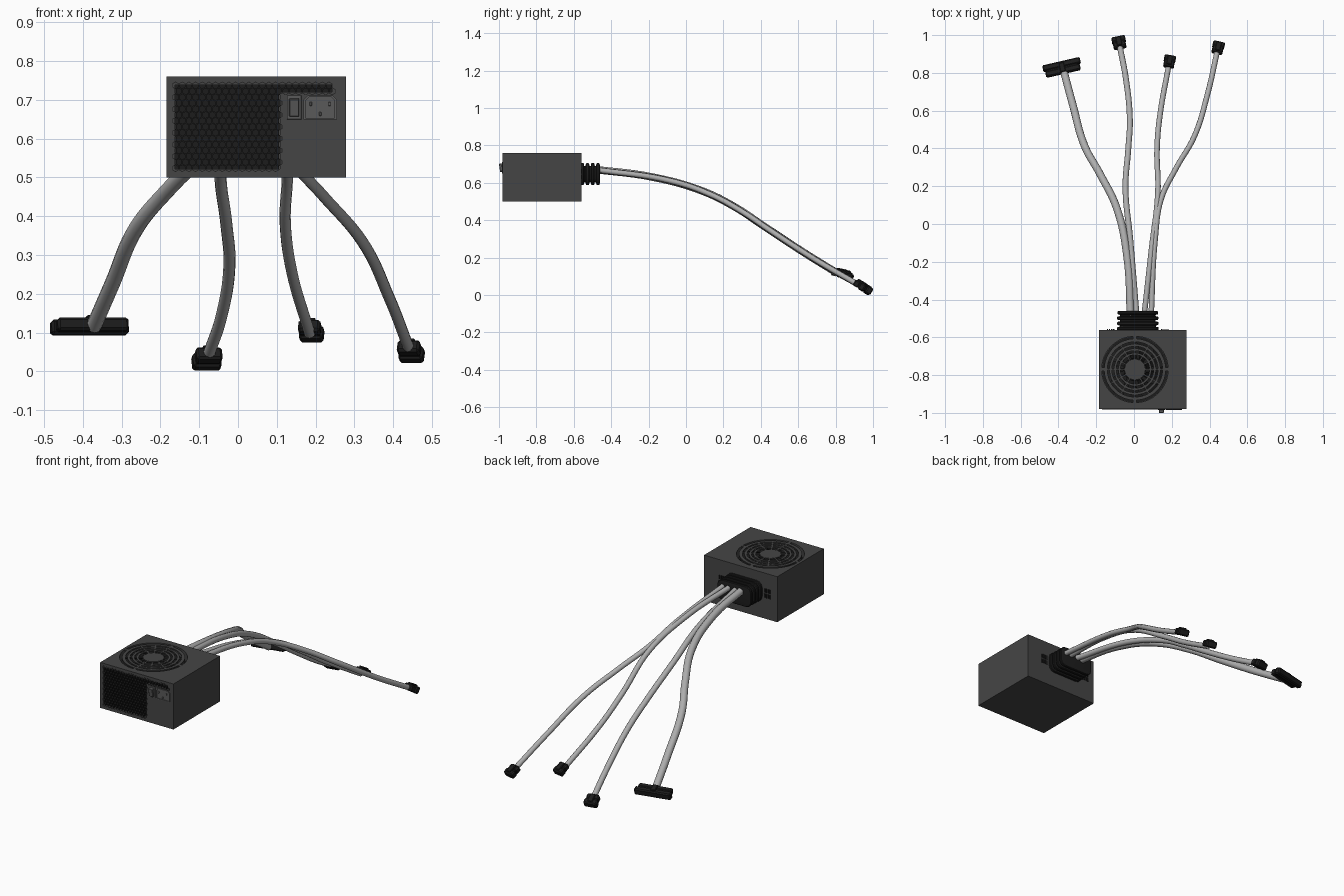
import bpy, bmesh
from math import pi, sin, cos, radians, sqrt
from mathutils import Matrix, Vector

if "Cube" in bpy.data.objects:
    bpy.data.objects.remove(bpy.data.objects["Cube"])


def material(name, v):
    m = bpy.data.materials.new(name)
    m.diffuse_color = (v, v, v, 1)
    m.use_nodes = True
    m.node_tree.nodes["Principled BSDF"].inputs["Base Color"].default_value = m.diffuse_color
    return m


CASE, BLACK = material("case_grey", 0.06), material("black", 0.012)
PLATE, CABLE = material("plate_grey", 0.1), material("cable_grey", 0.42)


def finish(name, bm, mat, smooth=False):
    bmesh.ops.recalc_face_normals(bm, faces=bm.faces[:])
    me = bpy.data.meshes.new(name)
    bm.to_mesh(me)
    bm.free()
    ob = bpy.data.objects.new(name, me)
    bpy.context.collection.objects.link(ob)
    me.materials.append(mat)
    if smooth:
        activate(ob)
        bpy.ops.object.shade_smooth_by_angle(angle=radians(35))
    return ob


def activate(ob):
    bpy.ops.object.select_all(action='DESELECT')
    ob.select_set(True)
    bpy.context.view_layer.objects.active = ob


def add_box(bm, lo, hi, bevel=0, mtx=Matrix()):
    lo, hi = Vector(lo), Vector(hi)
    part = bmesh.new()
    bmesh.ops.create_cube(part, size=1, matrix=Matrix.Translation((lo + hi) / 2) @ Matrix.Diagonal((*(hi - lo), 1)))
    if bevel:
        bmesh.ops.bevel(part, geom=part.edges[:], offset=bevel, segments=1, affect='EDGES')
    part.transform(mtx)
    tmp = bpy.data.meshes.new("tmp")
    part.to_mesh(tmp)
    part.free()
    bm.from_mesh(tmp)
    bpy.data.meshes.remove(tmp)


def boxes(name, items, mat, bevel=0, mtx=Matrix()):
    bm = bmesh.new()
    for lo, hi in items:
        add_box(bm, lo, hi, bevel, mtx)
    return finish(name, bm, mat)


def loft(bm, loops, cap=True):
    rows = [[bm.verts.new(p) for p in loop] for loop in loops]
    n = len(rows[0])
    for a, b in zip(rows, rows[1:]):
        for i in range(n):
            bm.faces.new((a[i], a[(i + 1) % n], b[(i + 1) % n], b[i]))
    if cap:
        bm.faces.new(rows[0])
        bm.faces.new(rows[-1])


def circle(r, z, n=64):
    return [(FX + r * cos(2 * pi * i / n), FY + r * sin(2 * pi * i / n), z) for i in range(n)]


def cut(ob, cutter):
    cutter.hide_render = True
    mod = ob.modifiers.new("cut", 'BOOLEAN')
    mod.object, mod.operation, mod.solver = cutter, 'DIFFERENCE', 'EXACT'
    activate(ob)
    bpy.ops.object.modifier_apply(modifier=mod.name)
    bpy.data.objects.remove(cutter)


# Case with fan opening and vent pocket
FX, FY, TOP, FRONT = 0.005, -0.77, 0.76, -0.98
case = boxes("case", [((-0.185, FRONT, 0.50), (0.278, -0.56, TOP))], CASE)
bm = bmesh.new()
loft(bm, [circle(0.176, TOP - 0.05), circle(0.176, TOP + 0.05)])
cut(case, finish("fan_cutter", bm, CASE))
for lo, hi in [((-0.163, -1.1, 0.522), (0.108, -0.965, 0.738)), ((0.10, -1.1, 0.72), (0.243, -0.965, 0.738))]:
    cut(case, boxes("vent_cutter", [(lo, hi)], CASE))

# Honeycomb vent
bm = bmesh.new()
pitch = 0.0172
R = pitch / sqrt(3)
for row in range(15):
    z = 0.7375 - row * 0.01525
    for col in range(24):
        x = -0.161 + col * pitch + (row % 2) * pitch / 2
        if x > (0.247 if row < 2 else 0.109):
            continue
        loops = [[(x + r * sin(k * pi / 3), y, z + r * cos(k * pi / 3) * 1.02) for k in range(6)]
                 for r, y in ((R, FRONT + 0.008), (R, FRONT - 0.001), (R * 0.8, FRONT - 0.001), (R * 0.8, FRONT + 0.012))]
        loft(bm, loops, cap=False)
        bm.faces.new([bm.verts.new(p) for p in loops[-1]])
bmesh.ops.remove_doubles(bm, verts=bm.verts[:], dist=0.0002)
finish("honeycomb_vent", bm, BLACK)

# Fan grille: concentric rings, hub and spokes
bm = bmesh.new()
for r0, r1 in [(0.146, 0.163), (0.122, 0.135), (0.099, 0.111), (0.077, 0.088)]:
    loft(bm, [circle(r, z) for r, z in ((r0, TOP - 0.006), (r1, TOP - 0.006), (r1, TOP), (r0, TOP), (r0, TOP - 0.006))], cap=False)
loft(bm, [circle(0.055, TOP - 0.006), circle(0.055, TOP)])
for count, r0, r1, w in [(4, 0.15, 0.178, 0.009), (12, 0.05, 0.15, 0.004)]:
    for i in range(count):
        m = Matrix.Translation((FX, FY, 0)) @ Matrix.Rotation(2 * pi * i / count, 4, 'Z')
        add_box(bm, (r0, -w, TOP - 0.006), (r1, w, TOP - 0.0005), 0, m)
bmesh.ops.remove_doubles(bm, verts=bm.verts[:], dist=0.00001)
finish("fan_grille", bm, CASE)

# Fan rotor under the grille
bm = bmesh.new()
loft(bm, [circle(0.06, TOP - 0.048), circle(0.06, TOP - 0.012)])
for i in range(9):
    loops = []
    for s in range(6):
        r, a = 0.055 + 0.022 * s, 2 * pi * i / 9 + 0.09 * s
        p = [(a, -0.042), (a + 0.45, -0.016), (a + 0.45, -0.019), (a, -0.045)]
        loops.append([(FX + r * cos(t), FY + r * sin(t), TOP + z) for t, z in p])
    loft(bm, loops)
finish("fan_rotor", bm, BLACK)
bm = bmesh.new()
loft(bm, [circle(0.175, TOP - 0.05), circle(0.175, TOP - 0.049)])
finish("fan_floor", bm, BLACK)

# Power switch and inlet socket
boxes("switch_frame", [((0.126, FRONT - 0.004, 0.65), (0.164, -0.97, 0.712))], PLATE, 0.001)
boxes("rocker_switch", [((-0.013, -0.011, -0.023), (0.013, 0.006, 0.023))], PLATE, 0.002,
      Matrix.Translation((0.145, FRONT - 0.006, 0.681)) @ Matrix.Rotation(radians(8), 4, 'X'))


def socket_outline(s, y):
    pts = [(-0.043, -0.031), (0.043, -0.031), (0.043, 0.02), (0.032, 0.031), (-0.032, 0.031), (-0.043, 0.02)]
    return [(0.212 + a * s, y, 0.681 + b * s) for a, b in pts]


bm = bmesh.new()
loft(bm, [socket_outline(s, y) for s, y in ((1, -0.97), (1, FRONT - 0.005), (0.87, FRONT - 0.005), (0.87, FRONT - 0.001))])
finish("inlet_socket", bm, PLATE)
boxes("socket_pins", [((x - 0.003, FRONT - 0.006, z - 0.005), (x + 0.003, FRONT, z + 0.005))
                      for x, z in ((0.188, 0.69), (0.236, 0.69), (0.212, 0.664))], PLATE, 0.001)

# Small ribs either side of the rear cable exit
GX, GZ = 0.02, 0.647
boxes("rear_ribs", [((GX + s * (0.127 + 0.011 * i) - 0.003, -0.565, z - 0.011), (GX + s * (0.127 + 0.011 * i) + 0.003, -0.555, z + 0.011))
                    for s in (-1, 1) for i in range(4) for z in (0.632, 0.662)], BLACK)

# Ribbed cable grommet
def rounded_rect(w, h, r, y):
    pts = []
    for q, (sx, sz) in enumerate(((1, 1), (-1, 1), (-1, -1), (1, -1))):
        for k in range(4):
            a = q * pi / 2 + k * pi / 6
            pts.append((GX + sx * (w - r) + r * cos(a), y, GZ + sz * (h - r) + r * sin(a)))
    return pts


bm = bmesh.new()
loops = []
for i in range(4):
    y = -0.565 + i * 0.028
    for dy, inset in ((0, 0.015), (0.002, 0.003), (0.006, 0), (0.015, 0), (0.019, 0.003), (0.021, 0.015)):
        loops.append(rounded_rect(0.111 - inset - i * 0.001, 0.059 - inset, 0.035 - inset, y + dy))
loft(bm, loops)
finish("cable_grommet", bm, BLACK, True)

# Cables: plan points in x, y with a shared drooping height
DROOP = [(-0.6, 0.675), (-0.45, 0.672), (-0.25, 0.645), (-0.1, 0.615), (0, 0.588), (0.1, 0.552), (0.18, 0.515),
         (0.26, 0.472), (0.38, 0.393), (0.5, 0.312), (0.65, 0.215), (0.8, 0.122), (0.95, 0.04)]


def droop(y):
    for (a, za), (b, zb) in zip(DROOP, DROOP[1:]):
        if y <= b:
            return za + (zb - za) * (y - a) / (b - a)


PATHS = {
    "main_cable": (0.02, [(-0.018, -0.5), (-0.035, -0.185), (-0.09, 0.08), (-0.18, 0.265), (-0.26, 0.41), (-0.325, 0.635), (-0.372, 0.81)]),
    "left_cable": (0.0155, [(0.015, -0.5), (-0.02, -0.08), (-0.045, 0.185), (-0.03, 0.40), (-0.022, 0.555), (-0.043, 0.77), (-0.075, 0.94)]),
    "middle_cable": (0.0145, [(0.052, -0.5), (0.093, -0.13), (0.126, 0.16), (0.122, 0.40), (0.138, 0.58), (0.185, 0.845)]),
    "right_cable": (0.0145, [(0.09, -0.5), (0.112, -0.08), (0.143, 0.13), (0.22, 0.29), (0.32, 0.465), (0.39, 0.69), (0.44, 0.91)]),
}
for name, (radius, pts) in PATHS.items():
    cu = bpy.data.curves.new(name, 'CURVE')
    cu.dimensions, cu.bevel_depth, cu.bevel_resolution, cu.resolution_u = '3D', radius, 4, 8
    cu.use_fill_caps = True
    sp = cu.splines.new('BEZIER')
    sp.bezier_points.add(len(pts) - 1)
    for bp, (x, y) in zip(sp.bezier_points, pts):
        bp.co = (x, y, droop(y))
        bp.handle_left_type = bp.handle_right_type = 'AUTO'
    ob = bpy.data.objects.new(name, cu)
    bpy.context.collection.objects.link(ob)
    cu.materials.append(CABLE)
    activate(ob)
    bpy.ops.object.convert(target='MESH')
    bpy.ops.object.shade_smooth_by_angle(angle=radians(50))


# Plugs: two-step housing with a latch on top
def plug(name, pos, w, h, yaw, pitch):
    m = (Matrix.Translation(pos) @ Matrix.Rotation(radians(yaw), 4, 'Z') @ Matrix.Rotation(radians(pitch), 4, 'X'))
    bm = bmesh.new()
    add_box(bm, (-w * 0.92, -0.03, -h * 0.9), (w * 0.92, 0.002, h * 0.9), 0.006, m)
    add_box(bm, (-w * 0.82, -0.006, -h * 0.75), (w * 0.82, 0.01, h * 0.75), 0, m)
    add_box(bm, (-w, 0.004, -h), (w, 0.036, h), 0.006, m)
    add_box(bm, (-0.014, -0.024, h * 0.6), (0.014, 0.026, h + 0.006), 0.003, m)
    finish(name, bm, BLACK)


plug("main_plug", (-0.379, 0.825, 0.117), 0.102, 0.019, 13, -12)
plug("left_plug", (-0.078, 0.957, 0.034), 0.037, 0.02, 11, -30)
plug("middle_plug", (0.187, 0.857, 0.106), 0.031, 0.019, -10, -30)
plug("right_plug", (0.444, 0.93, 0.053), 0.032, 0.019, -13, -30)
